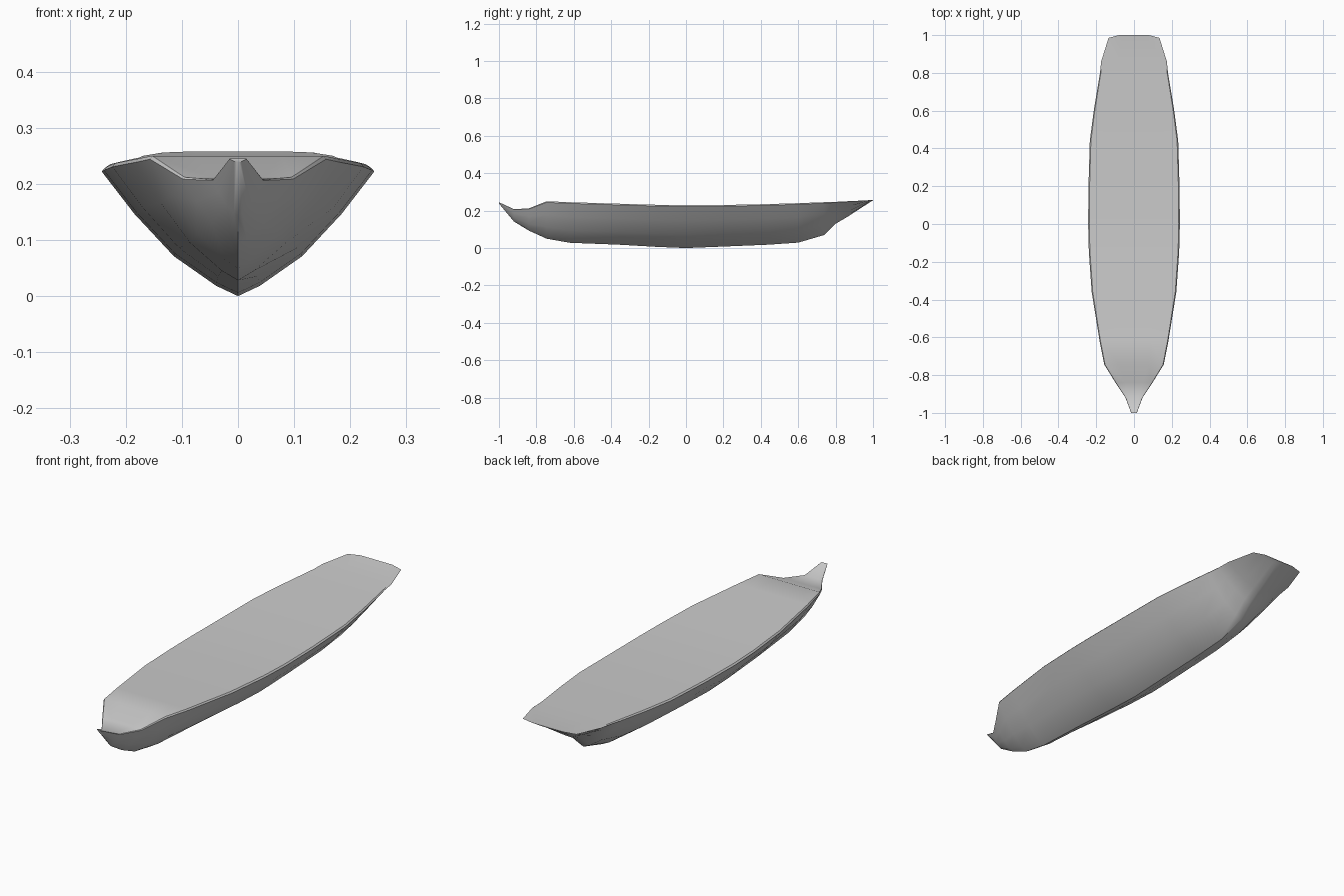
import bpy, bmesh, math

if "Cube" in bpy.data.objects:
    bpy.data.objects.remove(bpy.data.objects["Cube"])

# Stations along the boat: y, half width at rim, rim height, keel height
STATIONS = [
    (-1.00, .015, .245, .238), (-.92, .045, .208, .142), (-.84, .098, .212, .093),
    (-.745, .157, .250, .050), (-.62, .182, .245, .028), (-.36, .224, .237, .018),
    (-.15, .239, .231, .006), (.00, .243, .229, .000), (.20, .241, .230, .008),
    (.44, .234, .235, .018), (.60, .213, .240, .029), (.74, .190, .245, .070),
    (.80, .180, .247, .130), (.86, .174, .250, .165), (.985, .135, .256, .246),
    (1.00, .080, .258, .255),
]
# Half cross-section as fractions of width and depth, keel to rim
SECTION = [(0, 0), (.16, .08), (.47, .31), (.76, .64), (1, .97), (.975, 1)]


def hull_row(y, w, top, keel):
    half = [(u * w, y, keel + v * (top - keel)) for u, v in SECTION]
    return [(-x, b, c) for x, b, c in reversed(half[1:])] + half


def deck_row(y, w, top, keel):
    return [(u * w * .975, y, top) for u in (1, .5, 0, -.5, -1)]


def loft(name, rows, cap_ends, angle):
    bm = bmesh.new()
    grid = [[bm.verts.new(p) for p in r] for r in rows]
    for a, b in zip(grid, grid[1:]):
        for i in range(len(a) - 1):
            bm.faces.new((a[i], a[i + 1], b[i + 1], b[i]))
    if cap_ends:
        bm.faces.new(grid[0])
        bm.faces.new(list(reversed(grid[-1])))
    bmesh.ops.recalc_face_normals(bm, faces=bm.faces)
    me = bpy.data.meshes.new(name)
    bm.to_mesh(me)
    bm.free()
    ob = bpy.data.objects.new(name, me)
    bpy.context.collection.objects.link(ob)
    bpy.ops.object.select_all(action='DESELECT')
    ob.select_set(True)
    bpy.context.view_layer.objects.active = ob
    bpy.ops.object.shade_smooth_by_angle(angle=math.radians(angle))
    return ob


# Knuckled hull with raised bow tip and overhanging stern
loft("hull", [hull_row(*s) for s in STATIONS], True, 45)

# Deck closing the hull at rim height
deck = loft("deck", [deck_row(*s) for s in STATIONS], False, 45)
if deck.data.polygons[20].normal.z < 0:
    deck.data.flip_normals()
